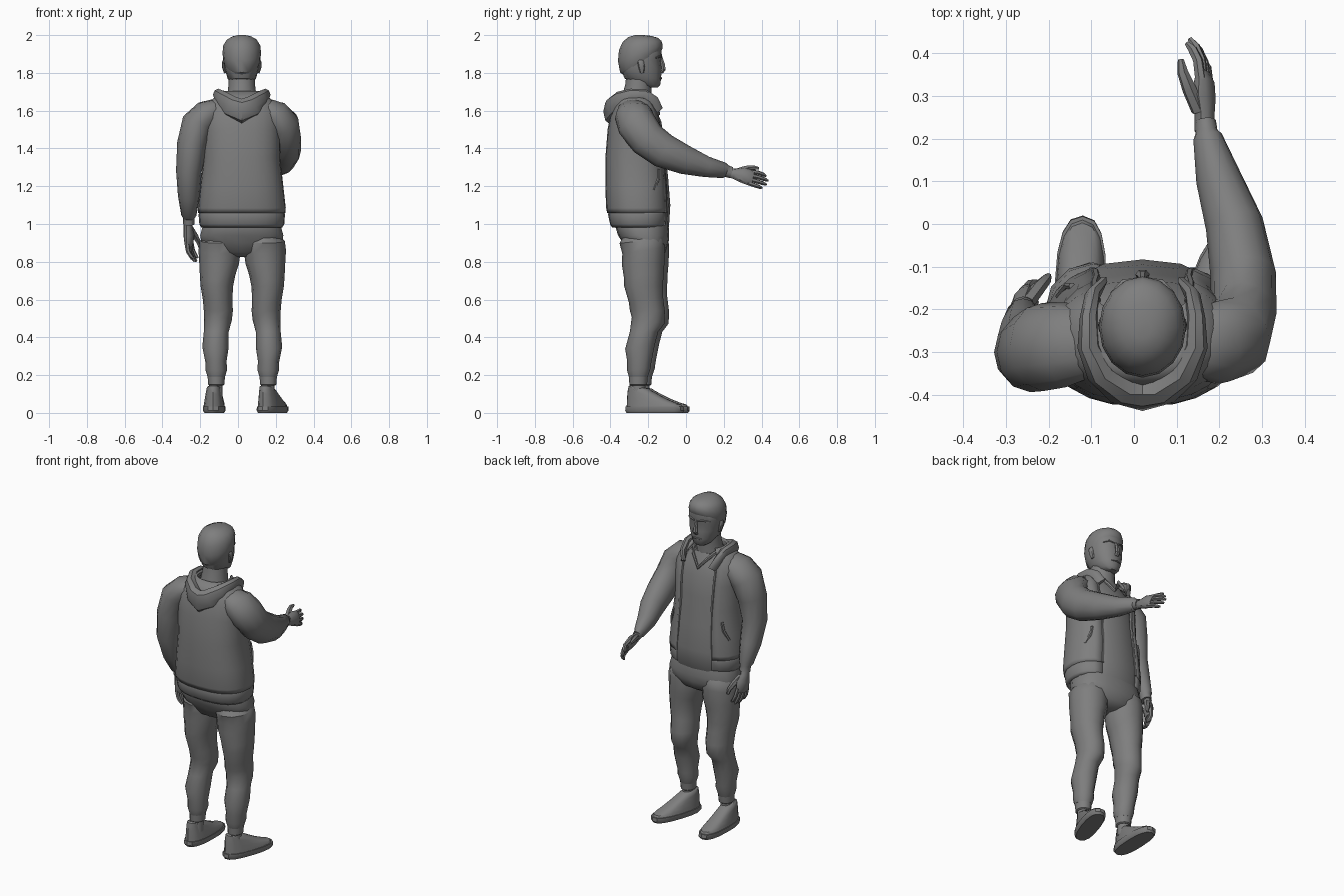
import bpy, bmesh
from math import sin, cos, pi, radians
from mathutils import Vector as V

grey = bpy.data.materials.new("dark_grey")
grey.diffuse_color = (.21, .21, .21, 1)


def skin(name, rings, loop=True, thick=0):
    """Bridge rings of points into a surface, capped when the rings are closed."""
    bm = bmesh.new()
    rows = [[bm.verts.new(p) for p in r] for r in rings]
    n = len(rows[0])
    for a, b in zip(rows, rows[1:]):
        for i in range(n if loop else n - 1):
            j = (i + 1) % n
            bm.faces.new((a[i], a[j], b[j], b[i]))
    if loop:
        bm.faces.new(rows[0])
        bm.faces.new(rows[-1])
    bmesh.ops.recalc_face_normals(bm, faces=bm.faces)
    me = bpy.data.meshes.new(name)
    bm.to_mesh(me)
    bm.free()
    me.materials.append(grey)
    ob = bpy.data.objects.new(name, me)
    bpy.context.collection.objects.link(ob)
    if thick:
        m = ob.modifiers.new("thickness", 'SOLIDIFY')
        m.thickness = thick
        m.offset = 0
    return ob


def sgnpow(v, e):
    return (abs(v) ** e) * (1 if v >= 0 else -1)


def stack(name, rings, n=12, e=1.0, gap=False, thick=0):
    """Rings (z, x centre, x radius, y back, y front, slope or front gap angle)."""
    out = []
    for z, cx, rx, y0, y1, k in rings:
        cy, ry = (y0 + y1) / 2, (y1 - y0) / 2
        g = radians(k) if gap else 0
        row = []
        for i in range(n):
            t = g + (2 * pi - 2 * g) * i / (n - 1) if gap else 2 * pi * i / n
            y = ry * sgnpow(cos(t), e)
            row.append((cx + rx * sgnpow(sin(t), e), cy + y, z + (0 if gap else k * y)))
        out.append(row)
    return skin(name, out, not gap, thick)


def tube(name, pts, n=8, ref=(1, 0, 0)):
    """Sweep along points (position, radius along ref, other radius)."""
    P = [V(p[0]) for p in pts]
    rings = []
    for i, (_, ru, rv) in enumerate(pts):
        t = (P[min(i + 1, len(P) - 1)] - P[max(i - 1, 0)]).normalized()
        u = V(ref)
        u = (u - t * u.dot(t)).normalized()
        v = t.cross(u)
        rings.append([P[i] + u * ru * cos(2 * pi * k / n) + v * rv * sin(2 * pi * k / n)
                      for k in range(n)])
    return skin(name, rings)


def hand(side, o, d, s, p):
    """Palm, four curled fingers and a thumb; d = length, s = thumb side, p = palm side."""
    o, d, s, p = V(o), V(d).normalized(), V(s).normalized(), V(p).normalized()
    at = lambda a, b, c: o + d * a + s * b + p * c
    tube(side + "_palm", [(at(-.03, 0, 0), .026, .022), (at(.01, 0, 0), .028, .023),
                          (at(.05, .004, .002), .042, .027), (at(.09, 0, .002), .044, .022),
                          (at(.112, 0, .005), .038, .014)], 10, s)
    for i, L in enumerate((.08, .095, .09, .07)):
        b = .032 - .0215 * i
        tube(f"{side}_finger_{i + 1}",
             [(at(.09, b, .002), .012, .013), (at(.1 + L * .45, b * 1.12, .008), .0115, .012),
              (at(.1 + L * .8, b * 1.1, .022), .0105, .011),
              (at(.1 + L, b * 1.05, .036), .006, .006)], 6, s)
    tube(side + "_thumb", [(at(.02, .015, .01), .018, .018), (at(.065, .046, .024), .017, .016),
                           (at(.105, .064, .036), .013, .013), (at(.135, .068, .04), .007, .007)], 6, p)


# Head, hair and facial features
C = .02
stack("head", [(1.722, C, .03, -.21, -.15, 0), (1.735, C, .052, -.25, -.137, 0),
               (1.77, C, .075, -.325, -.132, 0), (1.82, C, .09, -.345, -.129, 0),
               (1.865, C, .096, -.35, -.134, 0), (1.885, C, .096, -.35, -.127, 0),
               (1.93, C, .095, -.345, -.131, 0), (1.97, C, .07, -.32, -.17, 0)], 16, .9)
stack("hair", [(1.852, C, .09, -.335, -.135, .6), (1.864, C, .098, -.349, -.126, .55),
               (1.905, C, .102, -.36, -.123, .36), (1.945, C, .098, -.355, -.13, .22),
               (1.975, C, .08, -.335, -.15, .12), (1.993, C, .05, -.305, -.185, .05),
               (2.0, C, .02, -.27, -.225, 0)], 16)
tube("nose", [((C, -.133, 1.885), .008, .008), ((C, -.122, 1.845), .011, .012),
              ((C, -.118, 1.818), .017, .012), ((C, -.128, 1.8), .012, .008)], 6)
tube("mouth", [((C - .03, -.138, 1.77), .004, .004), ((C, -.131, 1.771), .006, .006),
               ((C + .03, -.138, 1.77), .004, .004)], 6, (0, 0, 1))
for s, side in ((-1, "left"), (1, "right")):
    tube(side + "_ear", [((C + s * .086, -.232, 1.8), .008, .01), ((C + s * .094, -.235, 1.83), .01, .017),
                         ((C + s * .096, -.24, 1.858), .008, .017), ((C + s * .092, -.24, 1.87), .005, .01)])
    tube(side + "_brow", [((C + s * .012, -.13, 1.882), .005, .006), ((C + s * .045, -.136, 1.888), .006, .007),
                          ((C + s * .072, -.163, 1.88), .005, .005)], 6, (0, 0, 1))
tube("neck", [((C, -.27, 1.58), .1, .09), ((C, -.262, 1.66), .08, .08),
              ((C, -.252, 1.73), .071, .07), ((C, -.248, 1.79), .068, .068)], 12)

# Shirt with V collar
stack("shirt", [(.965, C, .19, -.36, -.105, 0), (.985, C, .2, -.375, -.09, 0),
                (1.1, C, .205, -.4, -.083, 0), (1.25, C, .19, -.4, -.095, 0),
                (1.42, C, .175, -.4, -.115, 0), (1.54, C, .175, -.385, -.13, 0),
                (1.61, C, .15, -.37, -.16, 0), (1.665, C, .095, -.34, -.185, 0)], 16, .85)
tube("shirt_collar", [((C - .085, -.23, 1.685), .012, .01), ((C - .055, -.178, 1.65), .012, .008),
                      ((C, -.145, 1.585), .012, .008), ((C + .055, -.178, 1.65), .012, .008),
                      ((C + .085, -.23, 1.685), .012, .01)], 6, (0, 0, 1))

# Open jacket body, ribbed hem, zip edges and pockets
body = [(1.06, C, .224, -.41, -.095, 27), (1.085, C, .226, -.416, -.095, 27),
        (1.2, C, .213, -.42, -.098, 27),
        (1.35, C, .196, -.42, -.11, 29), (1.5, C, .2, -.408, -.125, 30),
        (1.59, C, .2, -.39, -.145, 30), (1.645, C, .165, -.37, -.165, 36),
        (1.7, C, .095, -.34, -.185, 48)]
stack("jacket_body", body, 21, .82, True, .014)
stack("jacket_hem", [(.985, C, .208, -.385, -.11, 28), (1.0, C, .218, -.395, -.1, 28),
                     (1.05, C, .222, -.406, -.096, 28), (1.066, C, .216, -.4, -.1, 28)],
      21, .82, True, .014)
for s, side in ((-1, "left"), (1, "right")):
    edge = []
    for z, cx, rx, y0, y1, g in body[:7]:
        g = radians(g)
        edge.append(((cx + s * rx * sin(g) ** .82, (y0 + y1) / 2 + (y1 - y0) / 2 * cos(g) ** .82, z), .01, .009))
    tube(side + "_zip_edge", edge, 6)
    tube(side + "_pocket", [((C + s * .195, -.17, 1.18), .01, .008), ((C + s * .176, -.145, 1.24), .01, .008),
                            ((C + s * .165, -.145, 1.29), .008, .008)], 6)

# Hood folded down around the neck
half = [((.1, -.145, 1.6), .03, .012), ((.118, -.17, 1.65), .03, .018), ((.125, -.22, 1.685), .028, .022),
        ((.125, -.285, 1.685), .032, .028), ((.1, -.345, 1.66), .046, .034), ((.055, -.385, 1.62), .06, .038)]
hood = [((C - p[0], p[1], p[2]), a, b) for p, a, b in half] + [((C, -.4, 1.595), .068, .038)] \
    + [((C + p[0], p[1], p[2]), a, b) for p, a, b in reversed(half)]
tube("hood", hood, 8, (0, 0, 1))

# Sleeves and hands: one arm hangs, the other reaches forward
tube("left_sleeve", [((-.06, -.28, 1.63), .025, .05), ((-.115, -.28, 1.605), .06, .085),
                     ((-.16, -.283, 1.58), .08, .1),
                     ((-.213, -.288, 1.53), .087, .104), ((-.243, -.3, 1.42), .08, .094),
                     ((-.26, -.3, 1.28), .068, .08), ((-.26, -.26, 1.15), .058, .066),
                     ((-.26, -.215, 1.045), .04, .044), ((-.26, -.21, 1.03), .03, .034),
                     ((-.26, -.203, 1.0), .031, .034)], 12)
hand("left", (-.265, -.198, .99), (.04, .2, -1), (.35, 1, .2), (1, -.35, 0))
tube("right_sleeve", [((.1, -.28, 1.63), .025, .05), ((.155, -.28, 1.605), .06, .085),
                      ((.195, -.278, 1.58), .08, .1),
                      ((.238, -.262, 1.53), .087, .104), ((.256, -.205, 1.45), .078, .098),
                      ((.256, -.12, 1.388), .077, .092), ((.235, 0, 1.337), .068, .076),
                      ((.197, .11, 1.302), .053, .055), ((.172, .205, 1.283), .034, .041),
                      ((.17, .215, 1.28), .026, .032), ((.167, .24, 1.272), .025, .03)], 12)
hand("right", (.165, .245, 1.268), (.02, 1, -.22), (-.3, .2, 1), (-1, -.1, -.2))

# Trousers: hips, then each leg with cuff, ankle and shoe
stack("trouser_hips", [(.825, C, .05, -.26, -.15, 0), (.85, C, .14, -.31, -.11, 0),
                       (.9, C, .216, -.335, -.092, 0), (.94, C, .223, -.36, -.089, 0),
                       (.98, C, .212, -.372, -.091, 0), (1.03, C, .2, -.37, -.1, 0)], 18, .85)
legs = [(.96, -.085, .07, -.3, -.13, .1), (.91, -.095, .108, -.33, -.093, .1),
        (.86, -.097, .112, -.315, -.09, .15), (.79, -.1, .105, -.318, -.092, 0),
        (.73, -.108, .094, -.305, -.096, .25), (.67, -.112, .086, -.305, -.1, 0),
        (.6, -.108, .078, -.28, -.1, .2), (.54, -.104, .077, -.275, -.09, 0),
        (.49, -.106, .073, -.265, -.092, -.2), (.43, -.115, .066, -.275, -.125, 0),
        (.35, -.119, .07, -.3, -.143, .15), (.27, -.117, .056, -.29, -.162, -.1),
        (.23, -.115, .058, -.29, -.165, .1), (.19, -.115, .046, -.28, -.18, 0)]
for side, dy, m in (("left", 0, False), ("right", -.022, True)):
    fx = lambda x: .045 - x if m else x
    place = lambda rs: [(z, fx(x), rx, a + dy, b + dy, k) for z, x, rx, a, b, k in rs]
    stack(side + "_trouser_leg", place(legs), 12)
    stack(side + "_cuff", place([(.145, -.115, .036, -.272, -.19, 0), (.15, -.115, .043, -.278, -.184, 0),
                                 (.195, -.115, .046, -.28, -.18, 0), (.2, -.115, .04, -.27, -.19, 0)]), 12)
    stack(side + "_ankle", place([(.08, -.115, .034, -.265, -.195, 0), (.16, -.115, .034, -.265, -.192, 0)]), 10)
    shoe = [stack(side + "_sole", [(0, 0, .052, -.158, .156, 0), (.012, 0, .06, -.166, .165, 0),
                                   (.034, 0, .06, -.164, .163, 0)], 16, .8),
            stack(side + "_shoe_upper", [(.03, 0, .057, -.158, .157, 0), (.052, 0, .054, -.156, .148, -.05),
                                         (.078, 0, .048, -.154, .115, -.18), (.102, 0, .043, -.15, .06, -.25),
                                         (.13, 0, .037, -.146, -.02, -.2), (.138, 0, .028, -.135, -.035, -.2)],
                  16, .85)]
    for ob in shoe:
        ob.location = (.183, -.165, 0) if m else (-.126, -.145, 0)
        ob.rotation_euler.z = radians(-19) if m else radians(-2)

# Smooth shading with sharp creases
bpy.ops.object.select_all(action='SELECT')
bpy.context.view_layer.objects.active = bpy.context.scene.objects[0]
bpy.ops.object.shade_smooth_by_angle(angle=radians(38))
